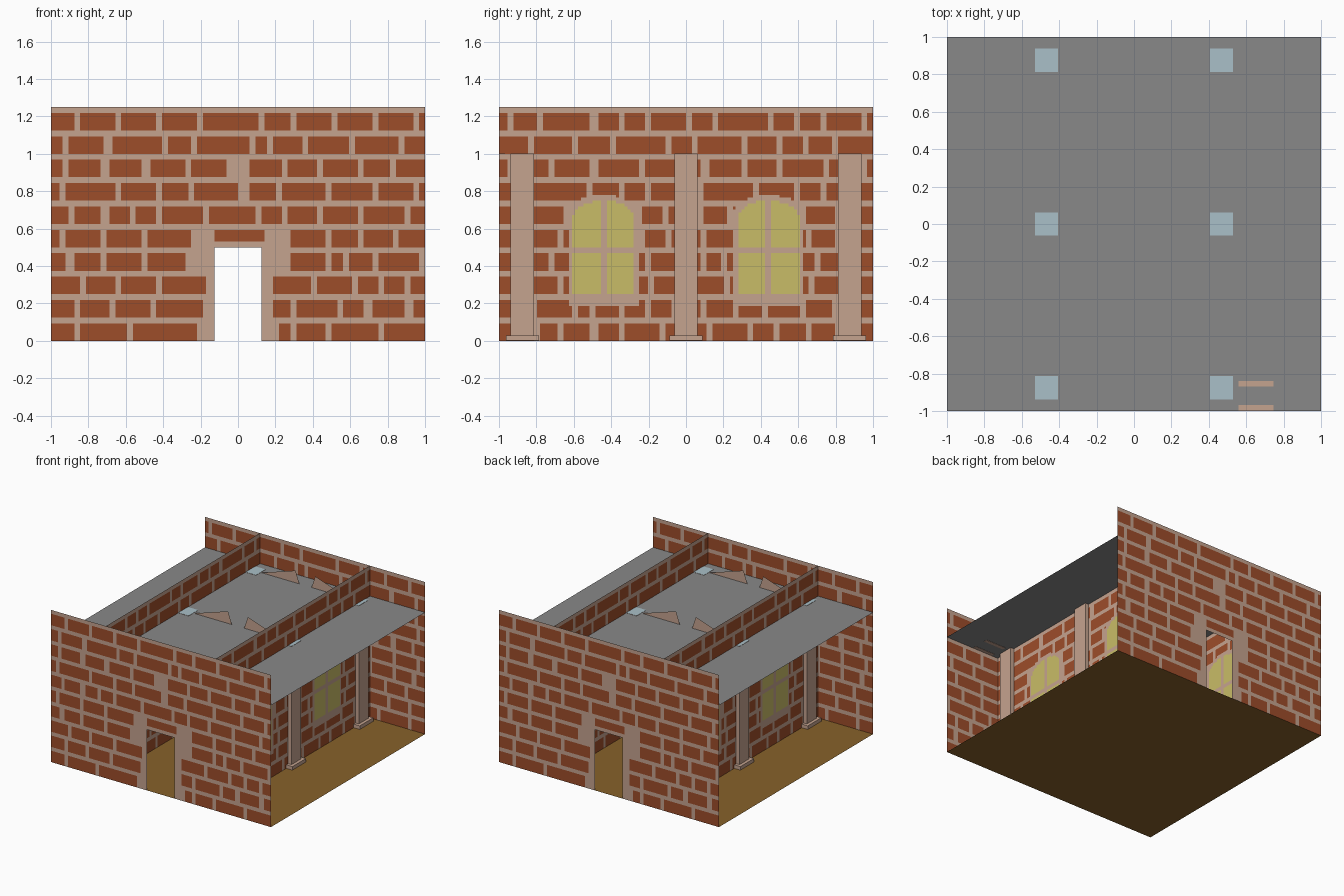
import bpy, bmesh, math

if "Cube" in bpy.data.objects:
    bpy.data.objects.remove(bpy.data.objects["Cube"])

def lin(c):
    c /= 255
    return c / 12.92 if c <= 0.04045 else ((c + 0.055) / 1.055) ** 2.4

def mat(name, r, g, b):
    m = bpy.data.materials.new(name)
    m.diffuse_color = (lin(r), lin(g), lin(b), 1)
    m.use_nodes = True
    m.node_tree.nodes["Principled BSDF"].inputs["Base Color"].default_value = m.diffuse_color
    return m

MORTAR = mat("pale_mortar", 197, 163, 143)
BRICK = mat("red_brick", 158, 77, 42)
GLASS = mat("yellow_glass", 201, 188, 103)
GREY = mat("roof_grey", 136, 136, 136)
BROWN = mat("floor_brown", 135, 97, 42)
BLUE = mat("pale_blue", 170, 192, 200)

def finish(name, bm, mats):
    me = bpy.data.meshes.new(name)
    bm.to_mesh(me)
    bm.free()
    for m in mats:
        me.materials.append(m)
    ob = bpy.data.objects.new(name, me)
    bpy.context.collection.objects.link(ob)
    return ob

def box(name, x0, x1, y0, y1, z0, z1, mats):
    bm = bmesh.new()
    bmesh.ops.create_cube(bm, size=1)
    for v in bm.verts:
        v.co = ((x0 + x1) / 2 + v.co.x * (x1 - x0), (y0 + y1) / 2 + v.co.y * (y1 - y0),
                (z0 + z1) / 2 + v.co.z * (z1 - z0))
    bm.normal_update()
    if len(mats) > 1:  # second colour on the top face
        for f in bm.faces:
            f.material_index = int(f.normal.z > 0.5)
    return finish(name, bm, mats)

def sheet(name, z, m):
    bm = bmesh.new()
    bmesh.ops.create_grid(bm, x_segments=1, y_segments=1, size=1)
    for v in bm.verts:
        v.co.z = z
    return finish(name, bm, [m])

# Upright joints of each brick course, bottom course first; pairs are wide mortar areas
FRONT = [
    [26, 80, (146, 228), 242, 277, 331],
    [26, 62, 102, (152, 222), 242, 290, 317, 358],
    [32, 66, 108, (154, 222), 262, 303, 331, 357],
    [19, 52, 94, (133, 239), 277, 296, 324, 371],
    [12, 53, 94, (139, 163), (213, 240), 277, 310, 344],
    [20, 54, 82, 108, 156, 207, 234, 269, 309, 356],
    [12, 67, 107, 140, (186, 198), 228, 277, 324, 365],
    [14, 54, 95, 136, (175, 199), 235, 269, 309, 343],
    [15, 57, 113, 142, 202, 219, 254, 302, 351],
    [26, 67, 108, 149, 210, 242, 283, 323, 364]]
SIDE = [
    [38, 61, 95, 122, 164, 209, 250, 277, 311, 338],
    [36, 77, 93, 122, 149, 176, 205, 236, 265, 303, 335],
    [22, 60, 152, 185, 229, 313, 345],
    [19, 53, 150, 180, 205, 226, 318, 350],
    [30, 62, 143, 169, 204, 309, 340],
    [20, 66, 140, 166, 201, 232, 305, 339],
    [25, 90, 123, 149, 202, 256, 297, 324],
    [11, 53, 95, 142, 177, 206, 246, 280, 328, 366],
    [33, 75, 115, 170, 197, 245, 280, 307, 335],
    [13, 41, 95, 122, 149, 190, 216, 271, 298, 325, 366]]

def course(rows, i, j):
    if j % 8 > 5:
        return 0
    p = (i + 0.5) * 374 / 128
    for g in rows[j // 8]:
        a, b = g if isinstance(g, tuple) else (g - 3, g + 3)
        if a < p < b:
            return 0
    return 1

def front_colour(i, j, u, z):
    if abs(u) < 0.125 and z < 0.5:
        return None  # doorway
    if abs(u) < 0.25 and 0.5 < z < 0.525:
        return 0
    return course(FRONT, i, j)

def side_colour(i, j, u, z):
    d = abs(abs(u) - 0.44)  # distance from window centre
    arch = lambda w: math.sqrt(max(0, 1 - (d / w) ** 2))
    if d < 0.165 and 0.25 < z < 0.65 + 0.1 * arch(0.165):
        return 0 if d < 0.012 or 0.475 < z < 0.505 else 2
    if d < 0.19 and 0.19 < z < 0.68 + 0.1 * arch(0.19):
        return 0
    return course(SIDE, i, j)

def wall(name, rule, place):
    """Flat wall cut into runs of one colour, row by row."""
    bm = bmesh.new()
    s = 1 / 64
    for j in range(80):
        row = [rule(i, j, (i + 0.5) * s - 1, (j + 0.5) * s) for i in range(128)]
        start = 0
        for i in range(1, 129):
            if i == 128 or row[i] != row[start]:
                if row[start] is not None:
                    c = [(start, j), (i, j), (i, j + 1), (start, j + 1)]
                    f = bm.faces.new([bm.verts.new(place(a * s - 1, b * s)) for a, b in c])
                    f.material_index = row[start]
                start = i
    finish(name, bm, [MORTAR, BRICK, GLASS])

# Outer and inner walls: the second of each pair is turned half round
for k, tag in ((1, "a"), (-1, "b")):
    wall("end_wall_" + tag, front_colour, lambda u, z: (k * u, -k, z))
    wall("window_wall_" + tag, side_colour, lambda u, z: (k * 0.5, k * u, z))

# Floor and flat roof
sheet("floor", 0, BROWN)
sheet("roof", 1, GREY)

# Pillars with plinths
for sx in (-1, 1):
    for y in (-0.875, 0, 0.875):
        cx = sx * 0.468
        box("pillar", cx - 0.0625, cx + 0.0625, y - 0.0625, y + 0.0625, 0.002, 1.002, [MORTAR, BLUE])
        box("plinth", cx - 0.088, cx + 0.088, y - 0.088, y + 0.088, 0.001, 0.03, [MORTAR])

# Flat sloping ribs that poke through the roof
for sx in (-1, 1):
    for y in (-0.875, 0, 0.875):
        bm = bmesh.new()
        pts = [(0.4, 1.0), (0.09, 1.1), (0.045, 0.97), (0.4, 0.86)]
        bm.faces.new([bm.verts.new((sx * x, y, z)) for x, z in pts])
        finish("roof_rib", bm, [MORTAR])

# Two pale strips on the roof
for y in (-0.855, -0.982):
    box("roof_strip", 0.56, 0.745, y - 0.015, y + 0.015, 0.998, 1.002, [MORTAR])
